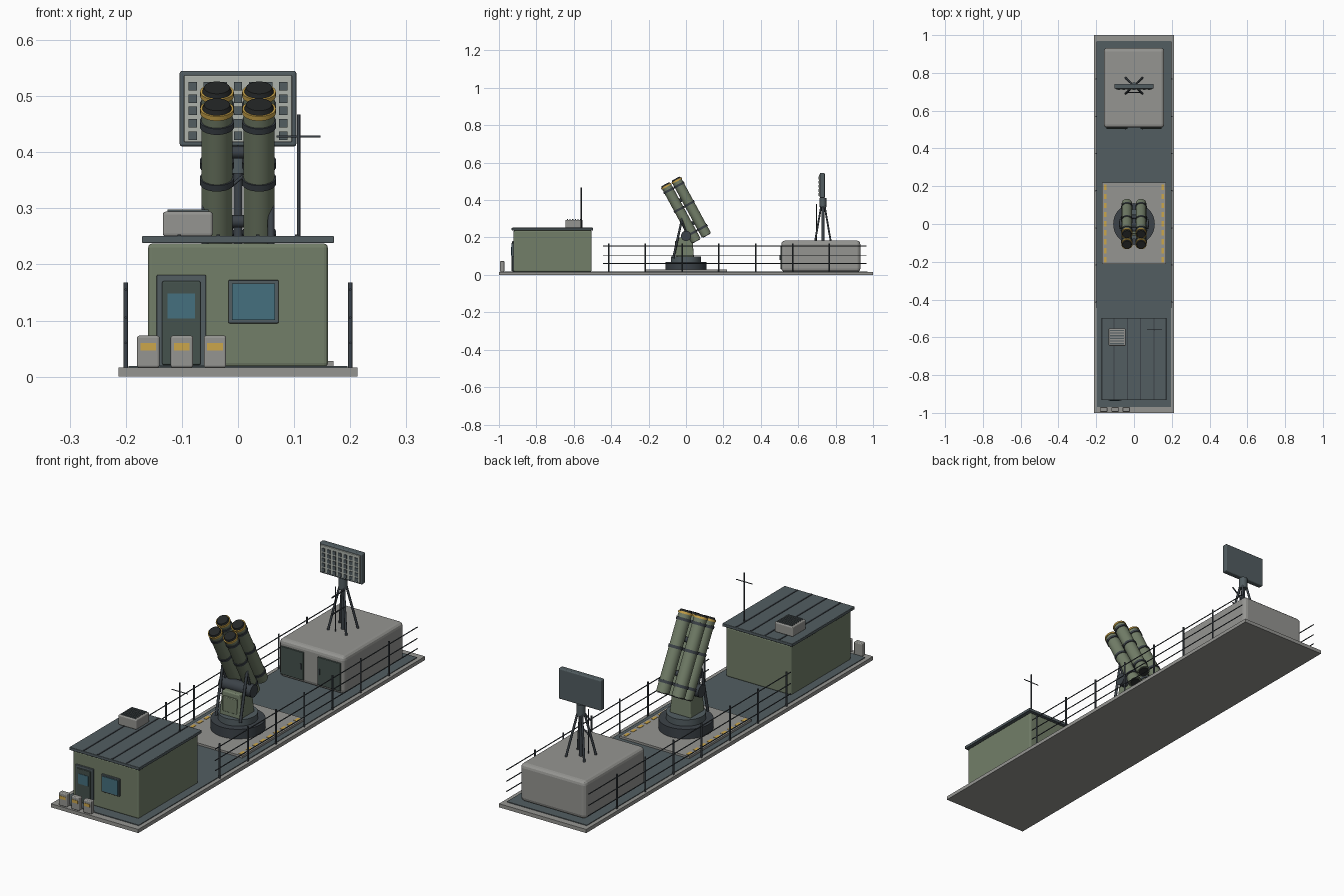
import bpy, bmesh, math
from mathutils import Vector, Matrix

if "Cube" in bpy.data.objects:
    bpy.data.objects.remove(bpy.data.objects["Cube"])


def mat(name, *rgb):
    m = bpy.data.materials.new(name)
    m.diffuse_color = (*rgb, 1)
    m.use_nodes = True
    m.node_tree.nodes["Principled BSDF"].inputs["Base Color"].default_value = m.diffuse_color
    return m


GREEN = mat("olive", .17, .21, .14)
DARK = mat("slate", .085, .11, .12)
STEEL = mat("steel", .045, .055, .065)
LIGHT = mat("light_grey", .30, .30, .285)
PALE = mat("pale_panel", .42, .45, .41)
YELLOW = mat("yellow", .60, .38, .07)
GLASS = mat("glass", .06, .16, .21)
BLACK = mat("black", .018, .02, .02)
DOOR = mat("door_green", .06, .085, .075)


def finish(name, bm, m):
    me = bpy.data.meshes.new(name)
    bm.to_mesh(me)
    bm.free()
    ob = bpy.data.objects.new(name, me)
    bpy.context.collection.objects.link(ob)
    me.materials.append(m)
    return ob


def box(name, x, y, z, m, bevel=0, taper=1):
    """Box from (min, max) pairs; taper scales the top."""
    bm = bmesh.new()
    bmesh.ops.create_cube(bm, size=1)
    for v in bm.verts:
        k = taper if v.co.z > 0 else 1
        v.co = ((x[0] + x[1]) / 2 + v.co.x * (x[1] - x[0]) * k,
                (y[0] + y[1]) / 2 + v.co.y * (y[1] - y[0]) * k,
                (z[0] + z[1]) / 2 + v.co.z * (z[1] - z[0]))
    ob = finish(name, bm, m)
    if bevel:
        b = ob.modifiers.new("bevel", 'BEVEL')
        b.width, b.segments = bevel, 3
    return ob


def rod(name, a, b, r, m, r2=None, n=32):
    """Cylinder or cone between two points."""
    a, b = Vector(a), Vector(b)
    d = b - a
    bm = bmesh.new()
    M = Matrix.Translation((a + b) / 2) @ d.to_track_quat('Z', 'Y').to_matrix().to_4x4()
    bmesh.ops.create_cone(bm, cap_ends=True, segments=n, radius1=r,
                          radius2=r if r2 is None else r2, depth=d.length, matrix=M)
    for f in bm.faces:
        f.smooth = len(f.verts) == 4
    for e in bm.edges:
        e.smooth = e.calc_face_angle(0) < .8
    return finish(name, bm, m)


# Base slab, deck and launcher pad
box("base_slab", (-.213, .213), (-1, 1), (0, .016), LIGHT)
box("deck", (-.195, .195), (-.97, .97), (.01, .019), DARK)
box("launcher_pad", (-.17, .17), (-.213, .22), (.015, .028), LIGHT)
for s in (-1, 1):
    for i in range(9):
        y = -.19 + i * .048
        box("pad_marking", (s * .153 - .007, s * .153 + .007), (y - .014, y + .014), (.027, .0295), YELLOW)

# Side railings
for s in (-1, 1):
    for i in range(7):
        y = -.414 + i * .1968
        rod("rail_post", (s * .2, y, .014), (s * .2, y, .168), .004, STEEL, n=10)
    for z in (.06, .105, .155):
        rod("rail", (s * .2, -.445, z), (s * .2, .965, z), .0022, STEEL, n=8)

# Control cabin
box("cabin", (-.16, .16), (-.922, -.505), (.017, .237), GREEN, .007)
box("cabin_roof", (-.171, .171), (-.932, -.497), (.238, .251), DARK, .002)
for x in (-.105, -.035, .035, .105):
    box("roof_rib", (x - .003, x + .003), (-.928, -.501), (.25, .2535), STEEL)
box("door_frame", (-.145, -.057), (-.929, -.915), (.019, .181), DARK, .002)
box("door", (-.135, -.067), (-.934, -.92), (.021, .17), DOOR, .002)
box("door_window", (-.126, -.077), (-.936, -.93), (.104, .148), GLASS)
box("window_frame", (-.017, .072), (-.930, -.915), (.095, .172), DARK, .002)
box("window_glass", (-.011, .066), (-.933, -.925), (.101, .166), GLASS)

# Roof cooling unit with slatted top
box("cooling_unit", (-.134, -.045), (-.645, -.553), (.25, .294), LIGHT, .005)
for i in range(6):
    y = -.634 + i * .0142
    box("cooling_slat", (-.126, -.053), (y - .003, y + .003), (.293, .298), DARK)

# Cross-shaped cabin antenna
rod("antenna_mast", (.108, -.56, .25), (.108, -.56, .467), .003, STEEL, n=12)
rod("antenna_crossbar", (.069, -.56, .428), (.147, -.56, .428), .002, STEEL, n=8)

# Equipment boxes in front of the cabin
for x in (-.16, -.1, -.041):
    box("supply_box", (x - .02, x + .02), (-.994, -.97), (.016, .073), LIGHT, .004)
    box("supply_box_stripe", (x - .014, x + .014), (-.9955, -.99), (.047, .06), YELLOW)

# Launcher turntable and pedestal
rod("turntable_base", (0, 0, .027), (0, 0, .07), .11, STEEL, n=48)
rod("turntable_ring", (0, 0, .07), (0, 0, .098), .08, DARK, n=48)
box("pedestal", (-.052, .052), (-.057, .042), (.095, .2), GREEN, .005, .85)
box("pedestal_panel", (-.034, .034), (-.060, -.045), (.115, .18), GREEN, .003)
rod("trunnion", (-.078, 0, .208), (.078, 0, .208), .027, STEEL)
for s in (-1, 1):
    rod("elevation_strut", (s * .059, -.068, .09), (s * .059, -.02, .304), .006, STEEL, n=12)
    rod("strut_brace", (s * .059, -.02, .29), (s * .059, .005, .208), .005, STEEL, n=12)

# Four inclined launch tubes
ang = math.radians(61.5)
D = Vector((0, -math.cos(ang), math.sin(ang)))
N = Vector((0, math.sin(ang), math.cos(ang)))
C = Vector((0, 0, .347))
for s in (-1, 1):
    for k in (-1, 1):
        c = C + N * (k * .0315) + Vector((s * .0375, 0, 0))
        rod("launch_tube", c - D * .17, c + D * .165, .0275, GREEN)
        for t in (-.125, .02, .135):
            rod("tube_band", c + D * (t - .006), c + D * (t + .006), .0305, STEEL)
        rod("tube_muzzle_ring", c + D * .157, c + D * .166, .030, YELLOW)
        rod("tube_cap", c + D * .164, c + D * .174, .027, BLACK, .023)
        rod("tube_rear_cap", c - D * .174, c - D * .168, .022, BLACK)
for t in (-.08, .06):
    p = C + D * t
    rod("tube_cradle", p - Vector((.037, 0, 0)), p + Vector((.037, 0, 0)), .011, STEEL, n=16)

# Radar shelter
box("shelter", (-.16, .16), (.51, .932), (.016, .183), LIGHT, .018)
for s in (-1, 1):
    box("shelter_door", (s * .09 - .056, s * .09 + .056), (.504, .52), (.032, .155), DOOR, .002)
    box("door_handle", (s * .045 - .003, s * .045 + .003), (.500, .506), (.08, .105), STEEL)

# Radar mast with splayed legs
Y = .732
rod("radar_post", (0, Y, .18), (0, Y, .42), .008, STEEL, n=16)
rod("radar_hub", (0, Y, .362), (0, Y, .412), .018, DARK)
for sx in (-1, 1):
    for sy in (-1, 1):
        rod("radar_leg", (sx * .045, Y + sy * .042, .178), (sx * .010, Y + sy * .008, .375), .005, STEEL, n=12)
for z in (.25, .325):
    rod("mast_brace", (-.03, .697, z), (.03, .697, z + .05), .003, STEEL, n=8)
rod("mast_conduit", (-.012, .697, .18), (-.012, .697, .378), .0025, STEEL, n=8)

# Flat array panel with a grid of emitters
box("radar_panel", (-.104, .104), (.716, .742), (.41, .545), DARK, .005)
box("radar_face", (-.096, .096), (.712, .72), (.418, .537), PALE, .002)
for i in range(7):
    for j in range(5):
        x, z = -.081 + i * .027, .4295 + j * .022
        box("radar_element", (x - .0075, x + .0075), (.709, .715), (z - .0075, z + .0075), DARK)
